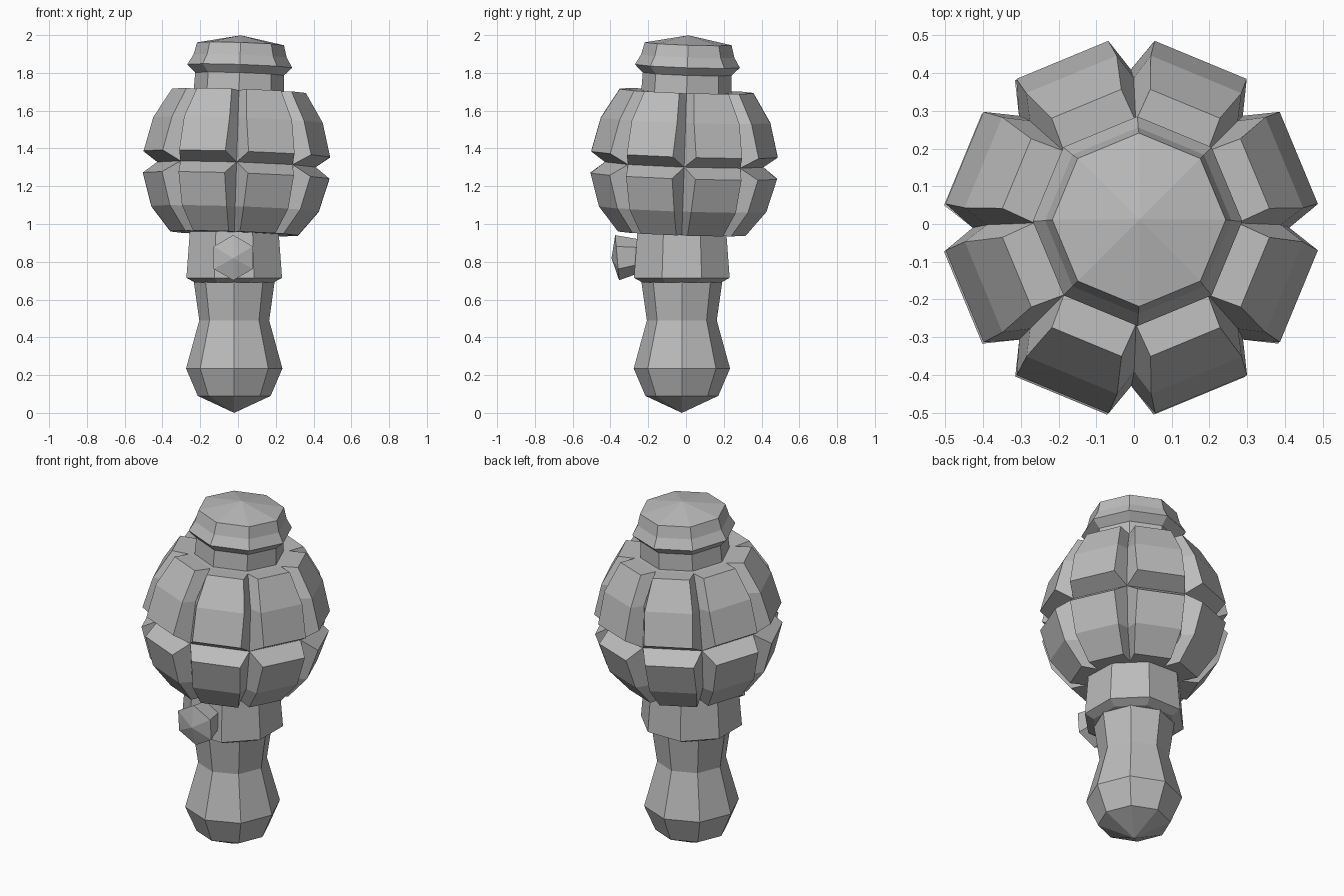
import bpy, bmesh
from math import sin, cos, radians, pi
from mathutils import Vector, Matrix

cube = bpy.data.objects.get("Cube")
if cube:
    bpy.data.objects.remove(cube, do_unlink=True)

GREY = (0.5, 0.5, 0.5, 1.0)
mat = bpy.data.materials.new("plain_grey")
mat.use_nodes = True
mat.diffuse_color = GREY
for node in mat.node_tree.nodes:
    if node.type == 'BSDF_PRINCIPLED':
        node.inputs["Base Color"].default_value = GREY
        node.inputs["Roughness"].default_value = 0.8


def finish(name, bm, matrix):
    bmesh.ops.remove_doubles(bm, verts=bm.verts, dist=0.0005)
    bmesh.ops.recalc_face_normals(bm, faces=bm.faces)
    bm.transform(matrix)
    mesh = bpy.data.meshes.new(name)
    bm.to_mesh(mesh)
    bm.free()
    mesh.materials.append(mat)
    obj = bpy.data.objects.new(name, mesh)
    bpy.context.collection.objects.link(obj)
    return obj


def polar(r, angle, z):
    return Vector((r * cos(angle), r * sin(angle), z))


def lathe(name, profile, matrix, sides=8, phase=0.0):
    """Faceted turned part; profile is a list of (radius, height)."""
    bm = bmesh.new()
    rings = []
    for r, z in profile:
        count = sides if r > 0 else 1
        rings.append([bm.verts.new(polar(r, phase + 2 * pi * i / sides, z))
                      for i in range(count)])
    for a, b in zip(rings, rings[1:]):
        for i in range(sides):
            j = (i + 1) % sides
            if len(a) == 1:
                bm.faces.new((a[0], b[j], b[i]))
            elif len(b) == 1:
                bm.faces.new((a[i], a[j], b[0]))
            else:
                bm.faces.new((a[i], a[j], b[j], b[i]))
    for ring in (rings[0], rings[-1]):
        if len(ring) > 1:
            bm.faces.new(ring)
    return finish(name, bm, matrix)


def lobed_globe(name, rows, matrix):
    """Rows of raised pads; each row is (valley points, pad points)."""
    bm = bmesh.new()
    step = pi / 4
    for valley, pad in rows:
        for k in range(8):
            turn = Matrix.Rotation((k + 0.5) * step, 4, 'Z')

            def column(side):
                low = [bm.verts.new(polar(r, (k + 0.5 + side / 2) * step, z))
                       for r, z in valley]
                high = [bm.verts.new(turn @ Vector((d, side * w, z)))
                        for d, w, z in pad]
                return low, high

            lv, lp = column(-1)
            rv, rp = column(1)
            for i in range(len(pad) - 1):
                for a, b in ((lv, lp), (lp, rp), (rp, rv)):
                    bm.faces.new((a[i], b[i], b[i + 1], a[i + 1]))
            for i in (0, -1):
                bm.faces.new((lv[i], lp[i], rp[i], rv[i]))
    # close both poles
    for r, z in (rows[0][0][-1], rows[1][0][-1]):
        bm.faces.new([bm.verts.new(polar(r, i * step, z)) for i in range(8)])
    return finish(name, bm, matrix)


# The handle is upright, the head leans slightly
base = Vector((-0.02, -0.022, 0))
upright = Matrix.Translation(base)
pivot = base + Vector((0, 0, 0.95))
lean = Matrix.Rotation(radians(1.9), 4, Vector((-1, 1, 0)))
lean = Matrix.Rotation(radians(1.9), 4, 'Y') @ Matrix.Rotation(radians(-1.9), 4, 'X')
head = Matrix.Translation(pivot) @ lean @ Matrix.Translation((0, 0, -0.95))

# Handle and collar
lathe("handle", [(0, 0), (0.193, 0.09), (0.255, 0.235), (0.185, 0.49),
                 (0.215, 0.70)], upright)
lathe("collar", [(0.225, 0.69), (0.274, 0.715), (0.254, 0.965)],
      upright, phase=pi / 8)

# Round lobed head
upper = ([(0.42, 1.315), (0.39, 1.55), (0.27, 1.70)],
         [(0.48, 0.132, 1.37), (0.432, 0.13, 1.55), (0.342, 0.10, 1.705)])
lower = ([(0.42, 1.315), (0.385, 1.08), (0.25, 0.95)],
         [(0.48, 0.132, 1.255), (0.427, 0.128, 1.08), (0.324, 0.102, 0.95)])
lobed_globe("lobed_head", [upper, lower], head)

# Neck and pointed cap
lathe("cap", [(0.24, 1.69), (0.235, 1.795), (0.278, 1.837), (0.247, 1.89),
              (0.23, 1.955), (0, 2.0)], head)

# Six-sided push button on the front of the collar
button = Matrix.Translation((-0.025, -0.245, 0.832)) @ Matrix.Rotation(radians(95), 4, 'X')
lathe("button", [(0.08, -0.03), (0.088, 0), (0.12, 0.12), (0, 0.15)],
      button, sides=6, phase=pi / 2)
